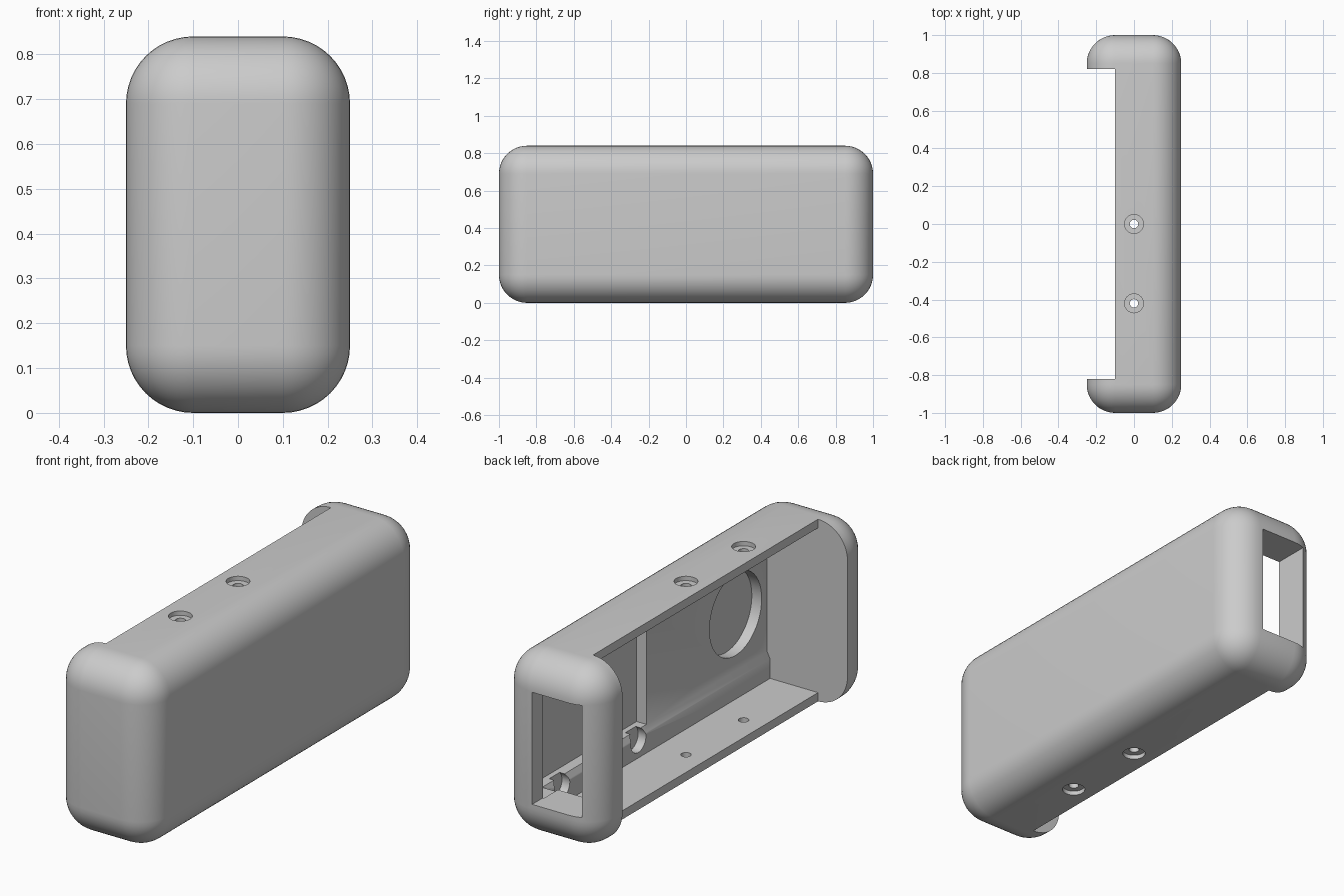
import bpy, bmesh
from mathutils import Matrix, Vector

cube = bpy.data.objects.get("Cube")
if cube:
    bpy.data.objects.remove(cube, do_unlink=True)

H, WALL, END, R = 0.84, 0.04, 0.82, 0.15
cutters = []


def add_object(name, bm):
    bmesh.ops.recalc_face_normals(bm, faces=bm.faces)
    mesh = bpy.data.meshes.new(name)
    bm.to_mesh(mesh)
    bm.free()
    obj = bpy.data.objects.new(name, mesh)
    bpy.context.collection.objects.link(obj)
    return obj


def box(name, x, y, z):
    bm = bmesh.new()
    bmesh.ops.create_cube(bm, size=1)
    for v in bm.verts:
        v.co = Vector(r[0] + (c + 0.5) * (r[1] - r[0]) for c, r in zip(v.co, (x, y, z)))
    return add_object(name, bm)


def cylinder(name, center, radius, depth, axis):
    bm = bmesh.new()
    turn = Matrix.Rotation(1.5707963, 4, 'Y') if axis == 'X' else Matrix()
    bmesh.ops.create_cone(bm, cap_ends=True, segments=48, radius1=radius, radius2=radius,
                          depth=depth, matrix=Matrix.Translation(center) @ turn)
    return add_object(name, bm)


# Rounded outer body
body = box("case_shell", (-0.25, 0.25), (-1, 1), (0, H))
bevel = body.modifiers.new("rounding", 'BEVEL')
bevel.width = R
bevel.segments = 12
bevel.limit_method = 'NONE'

# Open side between the two end caps
cutters.append(box("opening_cutter", (-0.4, -0.1), (-END, END), (-0.1, 1)))

# Cavity with sloped ledges along its floor and ceiling
half = [(-0.3, WALL), (0.145, WALL), (0.145, 0.13), (0.16, 0.16)]
profile = half + [(x, H - z) for x, z in reversed(half)]
bm = bmesh.new()
face = bm.faces.new([bm.verts.new((x, -END, z)) for x, z in profile])
ext = bmesh.ops.extrude_face_region(bm, geom=[face])
bmesh.ops.translate(bm, vec=(0, 2 * END, 0),
                    verts=[g for g in ext["geom"] if isinstance(g, bmesh.types.BMVert)])
cutters.append(add_object("cavity_cutter", bm))

# Recess, round pocket and ledge holes in the main wall
cutters.append(box("recess_cutter", (0.08, 0.21), (0.06, 0.92), (0.16, 0.68)))
cutters.append(cylinder("round_pocket_cutter", (0.11, -0.59, 0.42), 0.19, 0.2, 'X'))
for y in (0.14, 0.695):
    cutters.append(cylinder("ledge_hole_cutter", (0.12, y, 0.12), 0.055, 0.13, 'X'))

# Window through the back end cap
cutters.append(box("window_cutter", (-0.16, 0.085), (0.7, 1.2), (0.17, 0.687)))

# Counterbored screw holes through both long walls
for y in (0, -0.42):
    cutters.append(cylinder("screw_hole_cutter", (0, y, H / 2), 0.022, 1.2, 'Z'))
    for z in (0, H):
        cutters.append(cylinder("counterbore_cutter", (0, y, z), 0.05, 0.04, 'Z'))

for c in cutters:
    c.hide_render = True
    cut = body.modifiers.new(c.name, 'BOOLEAN')
    cut.operation = 'DIFFERENCE'
    cut.solver = 'EXACT'
    cut.object = c

# Bake the cuts and remove the cutters
graph = bpy.context.evaluated_depsgraph_get()
baked = bpy.data.meshes.new_from_object(body.evaluated_get(graph))
body.modifiers.clear()
body.data = baked
for c in cutters:
    bpy.data.objects.remove(c, do_unlink=True)

# Plain grey plastic
grey = bpy.data.materials.new("light_grey_plastic")
grey.use_nodes = True
color = (0.6, 0.6, 0.6, 1)
grey.diffuse_color = color
grey.node_tree.nodes["Principled BSDF"].inputs["Base Color"].default_value = color
body.data.materials.clear()
body.data.materials.append(grey)

bpy.ops.object.select_all(action='DESELECT')
body.select_set(True)
bpy.context.view_layer.objects.active = body
bpy.ops.object.shade_smooth_by_angle(angle=0.5)
